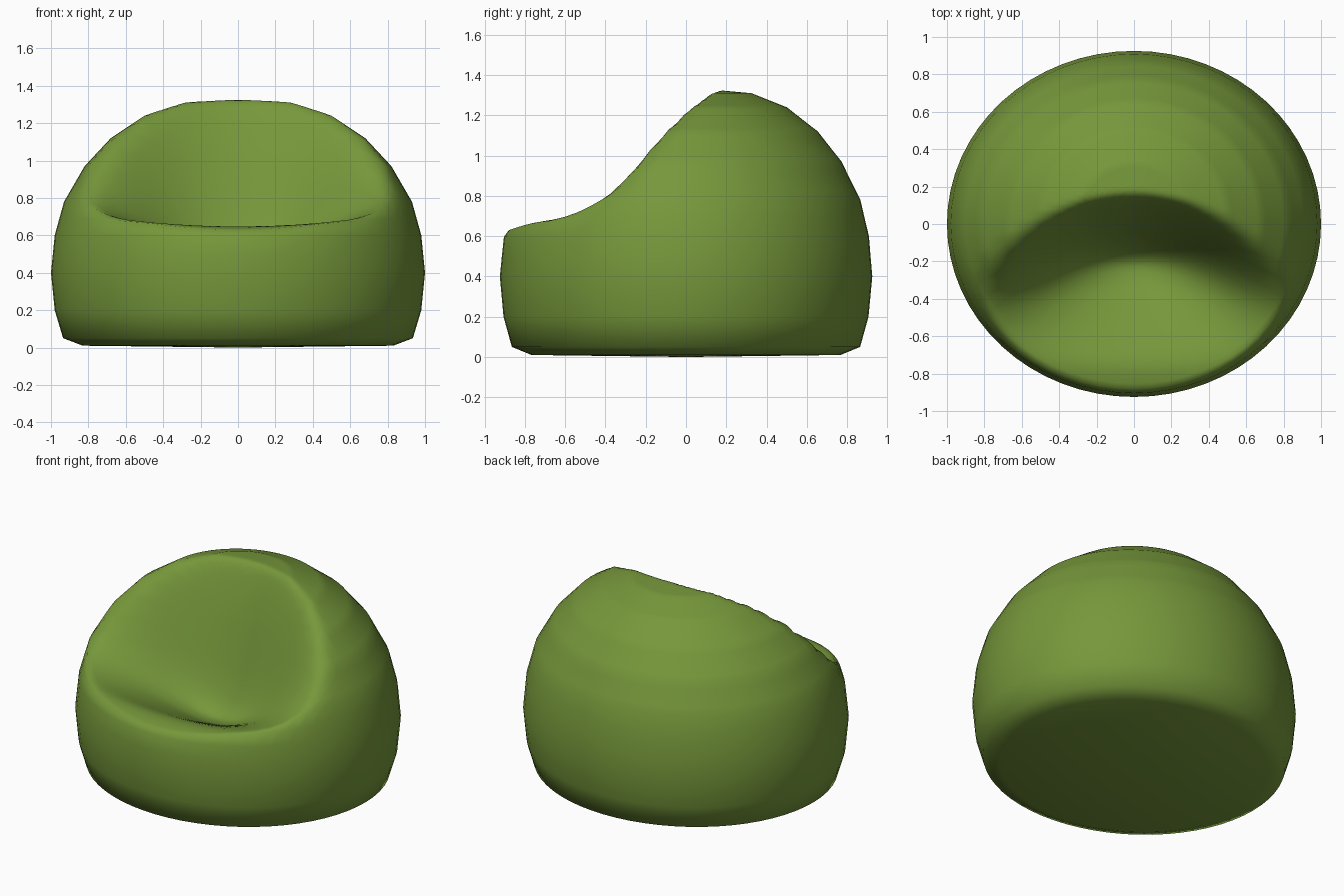
import bpy, bmesh, math

if "Cube" in bpy.data.objects:
    bpy.data.objects.remove(bpy.data.objects["Cube"])

SEG, YS = 64, 0.925

# Outer profile of the bag: (radius, height)
PROFILE = [(0.83, 0.01), (0.935, 0.05), (0.98, 0.2), (1.0, 0.4), (0.98, 0.6), (0.93, 0.78),
           (0.82, 0.97), (0.68, 1.12), (0.5, 1.24), (0.3, 1.31), (0.0, 1.335)]
# Height of the scooped front along y: at the arms, and along the centre line
ARMS = [(-1, 0.62), (-0.9, 0.63), (-0.77, 0.69), (-0.7, 0.71), (-0.53, 0.73), (-0.41, 0.78),
        (-0.3, 0.88), (-0.2, 1.01), (-0.1, 1.13), (0, 1.23), (0.13, 1.34), (0.25, 1.5), (1, 2)]
CENTRE = [(-1, 0.6), (-0.8, 0.65), (-0.72, 0.645), (-0.62, 0.60), (-0.5, 0.54), (-0.3, 0.44),
          (-0.19, 0.43), (-0.1, 0.56), (-0.02, 0.83), (0.06, 1.1), (0.15, 1.32), (0.25, 1.5), (1, 2)]


def interp(points, t):
    for (a, va), (b, vb) in zip(points, points[1:]):
        if t <= b:
            return va + (vb - va) * max(0, (t - a) / (b - a))
    return points[-1][1]


def smooth_interp(points, t):
    return sum(interp(points, t + d * 0.02) for d in (-2, -1, 0, 1, 2)) / 5


def soft_min(a, b, k=0.05):
    h = max(k - abs(a - b), 0) / k
    return min(a, b) - h * h * k / 4


def scoop(x, y):
    # the hollow is deepest in the middle and arches forward towards the arms
    w = max(0, 1 - (x / 0.78) ** 2) ** 1.5
    forward = 0.4 * x * x * min(1, max(0, (y + 0.8) / 0.5))
    return smooth_interp(ARMS, y) * (1 - w) + smooth_interp(CENTRE, y + forward) * w


# Refine the upper profile into closely spaced rings
rings = PROFILE[:4]
for (r0, z0), (r1, z1) in zip(PROFILE[3:], PROFILE[4:]):
    n = max(2, round((r0 - r1) / 0.025))
    rings += [(r0 + (r1 - r0) * i / n, z0 + (z1 - z0) * i / n) for i in range(1, n + 1)]


def bag_point(r, z, ang):
    x = r * math.cos(ang)
    y = r * math.sin(ang) * YS + 0.05 * (z / 1.32) ** 4
    if z > 0.5:
        z = soft_min(z, scoop(x, y))
    return x, y, z


# Bean bag body
bm = bmesh.new()
loops = [[bm.verts.new(bag_point(r, z, 2 * math.pi * i / SEG)) for i in range(SEG)]
         for r, z in rings[:-1]]
top = bm.verts.new(bag_point(0, rings[-1][1], 0))
base = bm.verts.new((0, 0, 0))
for i in range(SEG):
    j = (i + 1) % SEG
    for a, b in zip(loops, loops[1:]):
        bm.faces.new((a[i], a[j], b[j], b[i]))
    bm.faces.new((loops[-1][i], loops[-1][j], top))
    bm.faces.new((loops[0][j], loops[0][i], base))
bmesh.ops.recalc_face_normals(bm, faces=bm.faces)
for f in bm.faces:
    f.smooth = True

mesh = bpy.data.meshes.new("bean_bag")
bm.to_mesh(mesh)
bm.free()
bag = bpy.data.objects.new("bean_bag", mesh)
bpy.context.collection.objects.link(bag)

# Green fabric
mat = bpy.data.materials.new("green_fabric")
mat.diffuse_color = (0.18, 0.31, 0.043, 1)
mat.use_nodes = True
mat.node_tree.nodes["Principled BSDF"].inputs["Base Color"].default_value = mat.diffuse_color
mesh.materials.append(mat)
